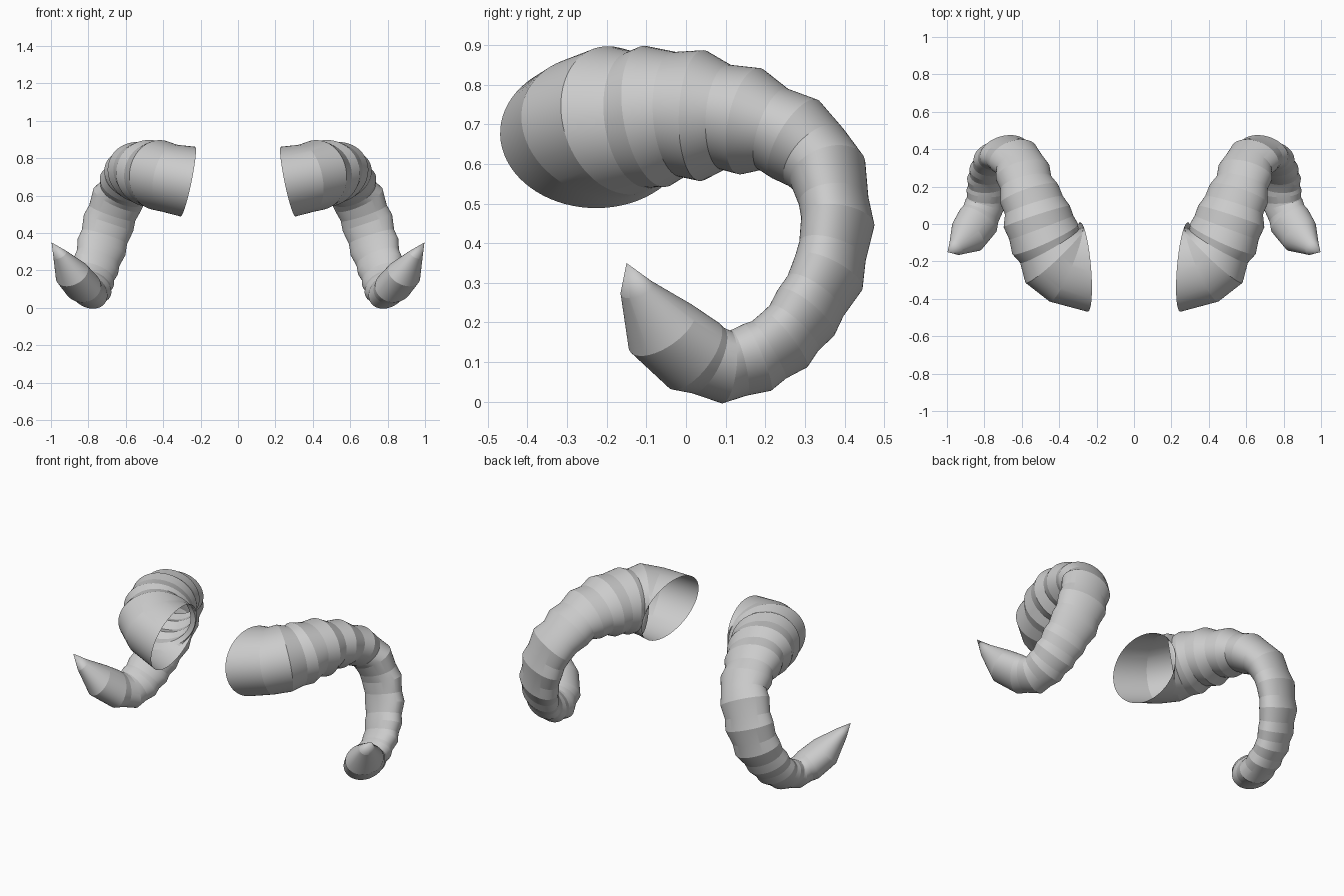
import bpy, bmesh, math
from mathutils import Vector

if "Cube" in bpy.data.objects:
    bpy.data.objects.remove(bpy.data.objects["Cube"])

SIDES = 72
# upper horn rings: centre x, y, z, half-height (in the curl), half-width
UPPER = [
    (.268, -.23, .675, .19, .24), (.365, -.207, .693, .183, .226), (.425, -.168, .71, .187, .215),
    (.453, -.118, .712, .172, .18), (.475, -.08, .72, .178, .195),
    (.495, -.02, .725, .155, .185), (.52, .04, .722, .163, .188), (.535, .10, .718, .13, .165),
    (.56, .16, .708, .135, .165), (.578, .22, .688, .107, .142), (.595, .275, .663, .114, .15),
    (.615, .325, .62, .10, .132),
]
# lower horn ridges, a groove is added after each
LOWER = [
    (.645, .358, .58, .098, .143), (.692, .383, .455, .088, .142),
    (.73, .360, .325, .087, .137), (.76, .303, .225, .083, .128), (.778, .25, .157, .08, .122),
    (.786, .18, .112, .083, .116), (.80, .10, .088, .084, .112), (.832, .02, .117, .092, .118),
]
END = [(.888, -.06, .183, .088, .107), (.952, -.124, .285, .037, .046)]
TIP = Vector((.997, -.15, .35))

rings = list(UPPER)
for a, b in zip(LOWER, LOWER[1:] + END[:1]):
    rings.append(a)
    if a is not LOWER[-1]:
        groove = [p + (q - p) * .58 for p, q in zip(a, b)]
        groove[3] *= .93
        groove[4] *= .93
        rings.append(groove)
rings += END

centres = [Vector(r[:3]) for r in rings] + [TIP]
bm = bmesh.new()
loops = []
width_dir = Vector((-.08, -1, .06))

# sweep elliptical growth rings along the curl
for i, (x, y, z, high, wide) in enumerate(rings):
    if i == 0:
        tangent = Vector((.98, -.08, .2)).normalized()
    else:
        tangent = ((centres[i + 1] - centres[i]).normalized()
                   + (centres[i] - centres[i - 1]).normalized()).normalized()
    width_dir = (width_dir - tangent * width_dir.dot(tangent)).normalized()
    height_dir = width_dir.cross(tangent)
    loops.append([bm.verts.new(centres[i] + width_dir * wide * math.cos(a) + height_dir * high * math.sin(a))
                  for a in (2 * math.pi * k / SIDES for k in range(SIDES))])

for a, b in zip(loops, loops[1:]):
    for k in range(SIDES):
        n = (k + 1) % SIDES
        bm.faces.new((a[k], a[n], b[n], b[k]))

# pointed tip, base stays open
tip = bm.verts.new(TIP)
for k in range(SIDES):
    bm.faces.new((loops[-1][k], loops[-1][(k + 1) % SIDES], tip))
bmesh.ops.recalc_face_normals(bm, faces=bm.faces)

mesh = bpy.data.meshes.new("horns")
bm.to_mesh(mesh)
bm.free()
horns = bpy.data.objects.new("horns", mesh)
bpy.context.collection.objects.link(horns)

# crisp ridges, then the opposite horn
bpy.context.view_layer.objects.active = horns
horns.select_set(True)
bpy.ops.object.shade_smooth_by_angle(angle=math.radians(8))
mirror = horns.modifiers.new("mirror", 'MIRROR')
mirror.use_mirror_merge = False
